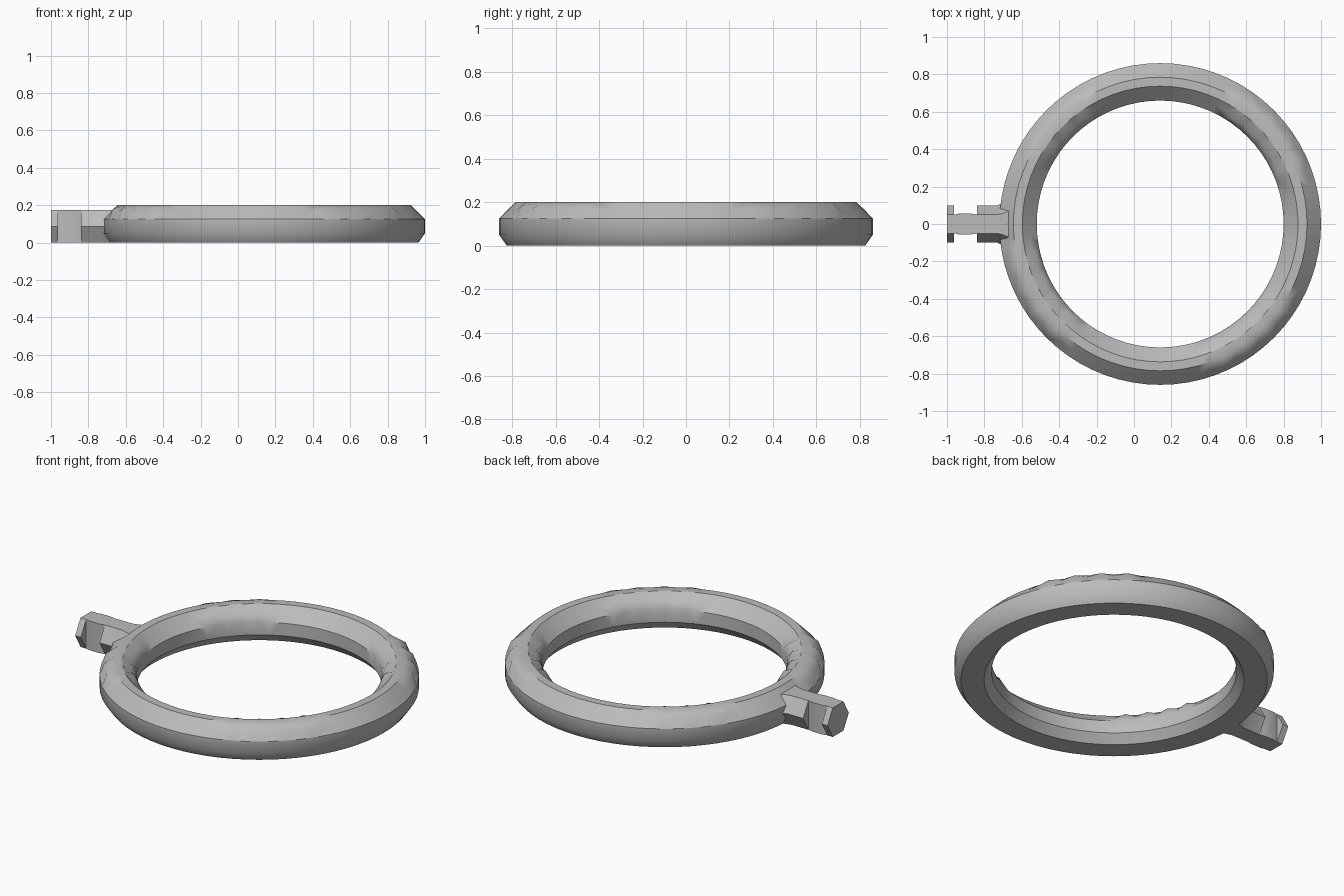
import bpy, bmesh, math

cube = bpy.data.objects.get("Cube")
if cube:
    bpy.data.objects.remove(cube, do_unlink=True)

gray = bpy.data.materials.new("plain gray")
gray.use_nodes = True
gray.diffuse_color = (0.5, 0.5, 0.5, 1)
gray.node_tree.nodes["Principled BSDF"].inputs["Base Color"].default_value = (0.5, 0.5, 0.5, 1)

SEGMENTS = 72
RING_X = 0.14
HEX = 0.1                      # corner radius of the hexagonal stem
HALF = HEX * math.sin(math.pi / 3)


def finish(name, bm, angle):
    bmesh.ops.recalc_face_normals(bm, faces=bm.faces)
    mesh = bpy.data.meshes.new(name)
    bm.to_mesh(mesh)
    bm.free()
    mesh.materials.append(gray)
    obj = bpy.data.objects.new(name, mesh)
    bpy.context.collection.objects.link(obj)
    bpy.ops.object.select_all(action='DESELECT')
    obj.select_set(True)
    bpy.context.view_layer.objects.active = obj
    bpy.ops.object.shade_smooth_by_angle(angle=math.radians(angle))
    return obj


def loft(name, sections, angle=30):
    """Skin a list of equal-length point loops and cap both ends."""
    bm = bmesh.new()
    loops = [[bm.verts.new(p) for p in s] for s in sections]
    for a, b in zip(loops, loops[1:]):
        for i in range(len(a)):
            j = (i + 1) % len(a)
            bm.faces.new((a[i], a[j], b[j], b[i]))
    bm.faces.new(loops[0])
    bm.faces.new(loops[-1])
    return finish(name, bm, angle)


# Ring: chamfered section, with four grip zones of small faceted bumps
PROFILE = [(0.70, 0), (0.825, 0), (0.86, 0.05), (0.86, 0.125), (0.823, 0.163),
           (0.785, 0.2), (0.737, 0.2), (0.699, 0.163), (0.66, 0.125), (0.66, 0.05)]
BUMPS = {4: 1, 7: -1}          # mid-chamfer rows and their outward direction
ZONES = [(18, 58), (124, 154), (194, 228), (288, 326)]

bm = bmesh.new()
rows = []
for k in range(SEGMENTS):
    deg = 360 * k / SEGMENTS
    rough = any(a <= deg <= b for a, b in ZONES)
    row = []
    for i, (r, z) in enumerate(PROFILE):
        if rough and i in BUMPS:
            lift = 0.016 if k % 2 else 0.004
            r, z = r + BUMPS[i] * lift, z + lift
        t = math.radians(deg)
        row.append(bm.verts.new((RING_X + r * math.cos(t), r * math.sin(t), z)))
    rows.append(row)
for k in range(SEGMENTS):
    a, b = rows[k], rows[(k + 1) % SEGMENTS]
    for i in range(len(PROFILE)):
        j = (i + 1) % len(PROFILE)
        q = (a[i], a[j], b[j], b[i])
        # alternate diagonals give the toothed facets
        if k % 2:
            bm.faces.new(q[:3])
            bm.faces.new((q[0], q[2], q[3]))
        else:
            bm.faces.new((q[0], q[1], q[3]))
            bm.faces.new(q[1:])
finish("ring", bm, 38)


# Stem: hexagonal collar that flares into the ring
def hexagon(x, width=1.0):
    return [(x, width * HEX * math.cos(n * math.pi / 3),
             HALF + HEX * math.sin(n * math.pi / 3)) for n in range(6)]


loft("stem_collar", [hexagon(-0.84), hexagon(-0.73), hexagon(-0.7, 1.15), hexagon(-0.64, 1.6)])
loft("stem_end_plate", [hexagon(-1.0), hexagon(-0.963)])


# Neck: slim full-height web, slightly swollen in the middle
def web(x, y):
    return [(x, y, 0), (x, y, 2 * HALF), (x, -y, 2 * HALF), (x, -y, 0)]


loft("stem_neck", [web(-0.97, 0.048), web(-0.935, 0.056), web(-0.875, 0.056), web(-0.83, 0.048)])
